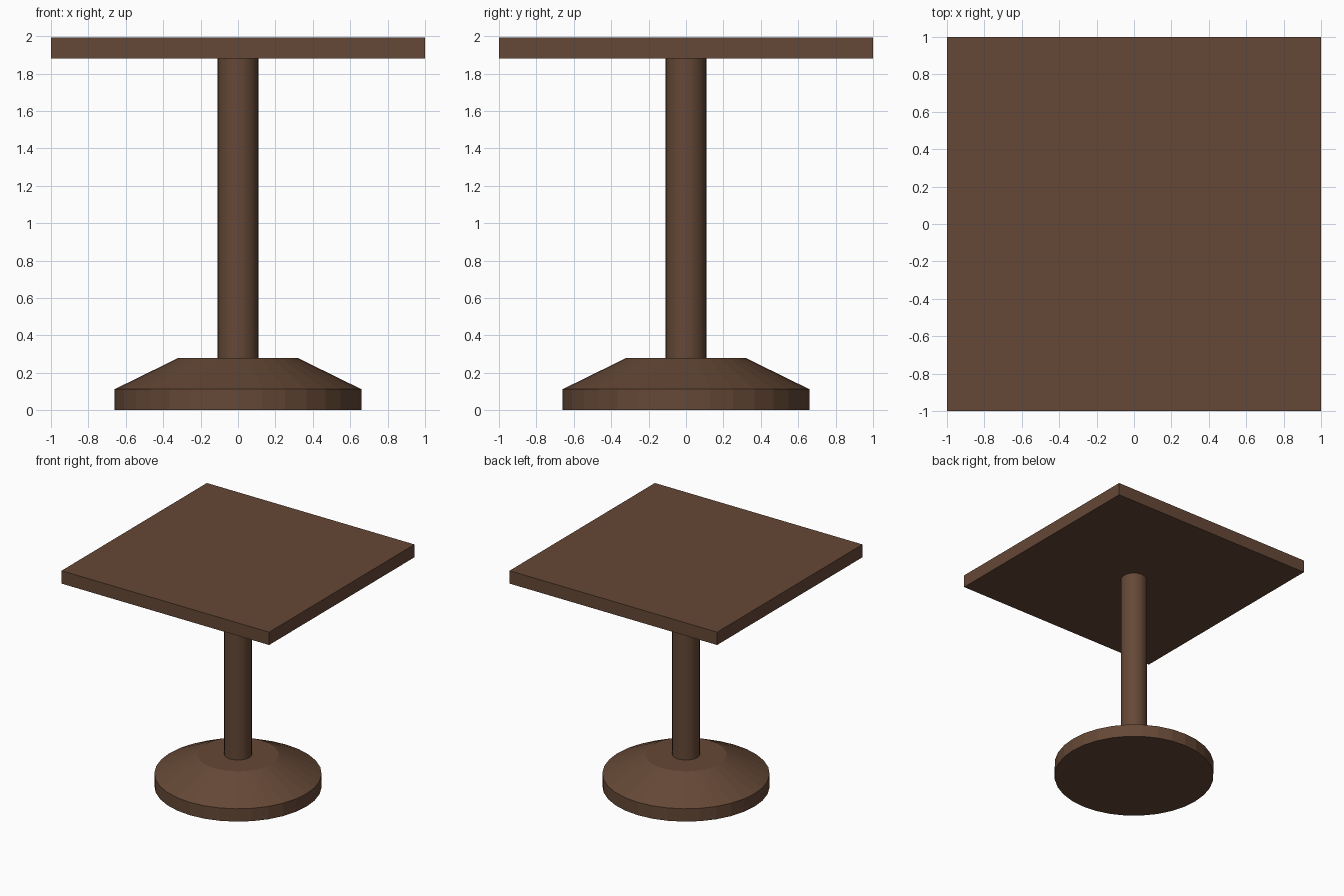
import bpy, bmesh, math

if "Cube" in bpy.data.objects:
    bpy.data.objects.remove(bpy.data.objects["Cube"])

wood = bpy.data.materials.new("dark_wood")
wood.diffuse_color = (0.13, 0.065, 0.037, 1)
wood.use_nodes = True
wood.node_tree.nodes["Principled BSDF"].inputs["Base Color"].default_value = wood.diffuse_color


def finish(name, bm):
    bmesh.ops.recalc_face_normals(bm, faces=bm.faces)
    mesh = bpy.data.meshes.new(name)
    bm.to_mesh(mesh)
    bm.free()
    mesh.materials.append(wood)
    obj = bpy.data.objects.new(name, mesh)
    bpy.context.collection.objects.link(obj)
    return obj


def turned(name, profile, sides=32):
    """Capped solid of revolution from (radius, z) pairs, bottom to top."""
    bm = bmesh.new()
    rings = [[bm.verts.new((r * math.cos(2 * math.pi * i / sides),
                            r * math.sin(2 * math.pi * i / sides), z))
              for i in range(sides)] for r, z in profile]
    for low, high in zip(rings, rings[1:]):
        for i in range(sides):
            j = (i + 1) % sides
            bm.faces.new((low[i], low[j], high[j], high[i]))
    bm.faces.new(rings[0][::-1])
    bm.faces.new(rings[-1])
    return finish(name, bm)


# Round foot: short upright rim, then a sloping shoulder
turned("base", [(0.66, 0), (0.66, 0.112), (0.32, 0.279)])

# Central column
column = turned("column", [(0.109, 0.279), (0.109, 1.88)])
for poly in column.data.polygons:
    poly.use_smooth = len(poly.vertices) == 4
column.data.set_sharp_from_angle(angle=math.radians(30))

# Square top
bm = bmesh.new()
bmesh.ops.create_cube(bm, size=1)
bmesh.ops.scale(bm, vec=(2, 2, 0.112), verts=bm.verts)
bmesh.ops.translate(bm, vec=(0, 0, 1.936), verts=bm.verts)
finish("table_top", bm)
